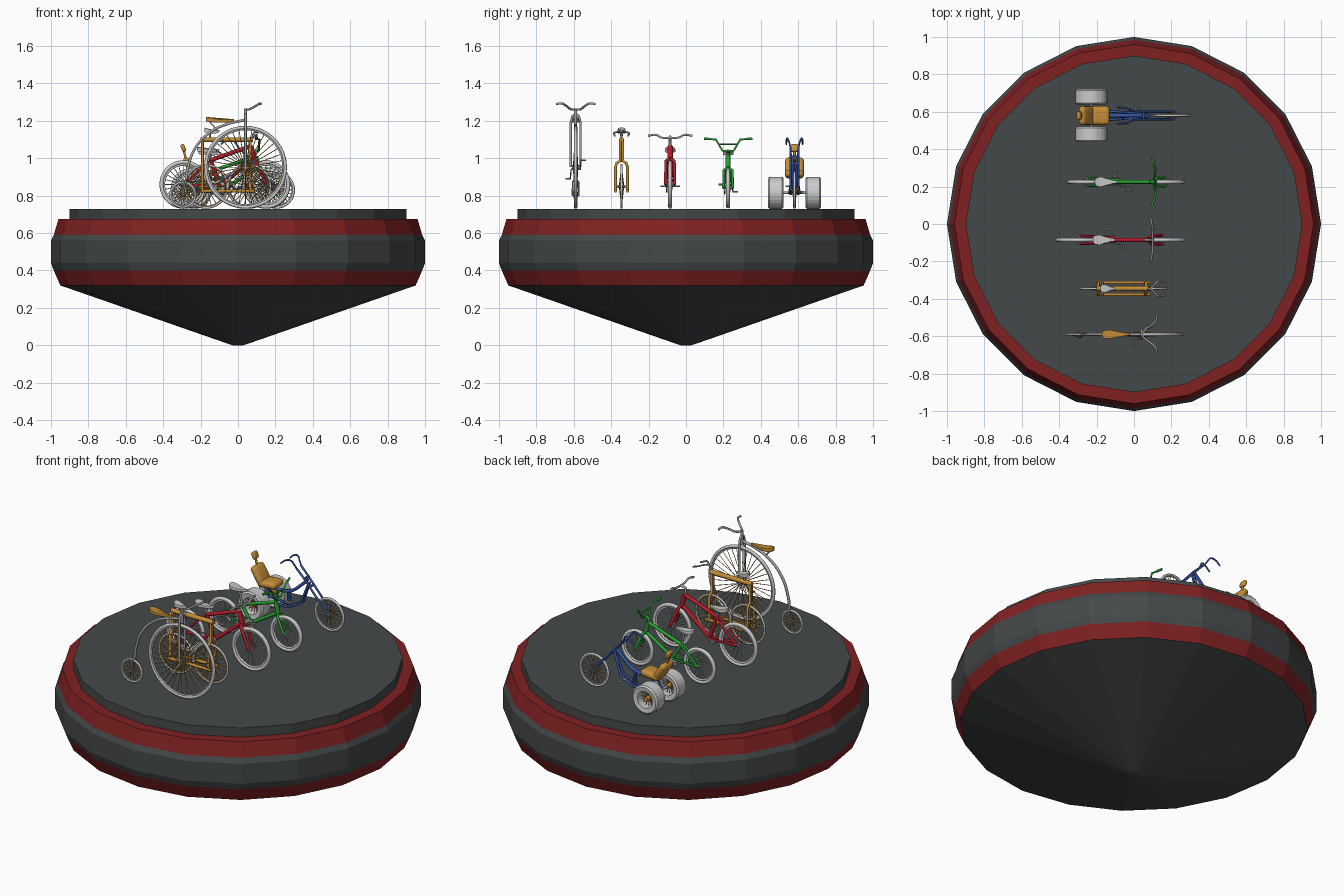
import bpy, bmesh, math
from mathutils import Vector

cube = bpy.data.objects.get("Cube")
if cube:
    bpy.data.objects.remove(cube)


def material(name, r, g, b):
    m = bpy.data.materials.new(name)
    m.use_nodes = True
    m.diffuse_color = (r, g, b, 1)
    m.node_tree.nodes["Principled BSDF"].inputs["Base Color"].default_value = (r, g, b, 1)
    return m


DARK = material("charcoal", .059, .066, .068)
MAROON = material("maroon", .22, .0155, .016)
PALE = material("pale grey", .6, .6, .6)
STEEL = material("steel grey", .38, .38, .39)
TAN = material("tan", .56, .27, .04)
RED = material("red", .5, .012, .025)
GREEN = material("green", .02, .36, .03)
BLUE = material("blue", .04, .1, .4)


def add(name, mesh, *mats):
    ob = bpy.data.objects.new(name, mesh)
    bpy.context.collection.objects.link(ob)
    for m in mats:
        mesh.materials.append(m)
    return ob


def tubes(name, y0, paths, r, mat, smooth=False, closed=False, res=1):
    """Round tubes along one or more paths, made into one mesh."""
    cu = bpy.data.curves.new(name, 'CURVE')
    cu.dimensions = '3D'
    cu.bevel_depth, cu.bevel_resolution = r, res
    cu.use_fill_caps, cu.resolution_u = True, 5
    for path in paths:
        sp = cu.splines.new('BEZIER' if smooth else 'POLY')
        pts = sp.bezier_points if smooth else sp.points
        pts.add(len(path) - 1)
        for p, (x, y, z) in zip(pts, path):
            if smooth:
                p.co = (x, y + y0, z)
                p.handle_left_type = p.handle_right_type = 'AUTO'
            else:
                p.co = (x, y + y0, z, 1)
        sp.use_cyclic_u = closed
    tmp = bpy.data.objects.new("tmp", cu)
    bpy.context.collection.objects.link(tmp)
    bpy.context.view_layer.update()
    mesh = bpy.data.meshes.new_from_object(tmp)
    bpy.data.objects.remove(tmp)
    return add(name, mesh, mat)


def both(path):
    """A path and its copy on the other side of the bike."""
    return [path, [(x, -y, z) for x, y, z in path]]


def lathe(name, profile, steps, mats, rule=None, closed=False, axis='Z', at=(0, 0, 0)):
    """Turn (radius, height) points around an axis."""
    bm = bmesh.new()
    rings = []
    for i in range(steps):
        a = math.tau * i / steps
        c, s = math.cos(a), math.sin(a)
        rings.append([bm.verts.new(Vector((r * c, r * s, h) if axis == 'Z' else (r * c, h, r * s)) + Vector(at))
                      for r, h in profile])
    n = len(profile)
    for i in range(steps):
        p, q = rings[i], rings[(i + 1) % steps]
        for j in range(n if closed else n - 1):
            k = (j + 1) % n
            f = bm.faces.new((p[j], q[j], q[k], p[k]))
            f.material_index = rule(j) if rule else 0
    bmesh.ops.remove_doubles(bm, verts=bm.verts, dist=1e-5)
    bmesh.ops.recalc_face_normals(bm, faces=bm.faces)
    mesh = bpy.data.meshes.new(name)
    bm.to_mesh(mesh)
    bm.free()
    return add(name, mesh, *mats)


def ring(x, z, r, n=36, y=0):
    return [(x + r * math.cos(math.tau * i / n), y, z + r * math.sin(math.tau * i / n)) for i in range(n)]


def wheel(name, y0, x, z, R, t, spoke_mat, rim_mat, spokes=24, hub=.008):
    """Tyre, rim, laced spokes and hub; R is the outer radius."""
    tubes(name + "_tyre", y0, [ring(x, z, R - t)], t, PALE, closed=True, res=2)
    tubes(name + "_rim", y0, [ring(x, z, R - 2.2 * t)], t * .6, rim_mat, closed=True)
    lines = []
    for i, (ox, _, oz) in enumerate(ring(0, 0, R - 2.2 * t, spokes)):
        lines.append([(x, .013 * (-1) ** i, z), (x + ox, 0, z + oz)])
    tubes(name + "_spokes", y0, lines, .002, spoke_mat, res=0)
    tubes(name + "_hub", y0, [[(x, -.02, z), (x, .02, z)]], hub, STEEL, res=2)


def saddle(name, y0, x, z, length, width, mat):
    """Saddle with a broad tail and a narrow nose toward +x."""
    half = [(-.5, .2), (-.42, .42), (-.22, .5), (.05, .32), (.3, .18), (.46, .14), (.5, .06)]
    plan = half + [(u, -v) for u, v in reversed(half)]
    bm = bmesh.new()
    f = bm.faces.new([bm.verts.new((x + u * length, y0 + v * width, z + .03 * u * u)) for u, v in plan])
    top = bmesh.ops.extrude_face_region(bm, geom=[f])["geom"]
    for v in top:
        if isinstance(v, bmesh.types.BMVert):
            v.co.z += .018 - .012 * (v.co.x - x) / length
    bmesh.ops.recalc_face_normals(bm, faces=bm.faces)
    mesh = bpy.data.meshes.new(name)
    bm.to_mesh(mesh)
    bm.free()
    ob = add(name, mesh, mat)
    bev = ob.modifiers.new("soft_edge", 'BEVEL')
    bev.width, bev.segments = .006, 2


def cranks(name, y0, x, z, ax, az, out):
    """Two opposed crank arms with flat pedals; (ax, az) is the left arm."""
    paths = []
    for s in (1, -1):
        dx, dz = s * ax, s * az
        paths.append([(x, 0, z), (x, s * out * .5, z), (x + dx, s * out * .6, z + dz), (x + dx, s * out, z + dz)])
        tubes(name + "_pedal", y0, [[(x + dx + k, s * out * .65, z + dz), (x + dx + k, s * out * 1.15, z + dz)]
                                    for k in (-.011, 0, .011)], .005, STEEL)
    tubes(name + "_cranks", y0, paths, .005, STEEL)


# Round stand: cone underside, banded rim, raised deck
stand = [(0, 0), (.03, 0), (.95, .32), (.985, .4), (1, .44), (1, .56), (.985, .59), (.96, .675),
         (.9, .675), (.9, .73), (0, .73)]
lathe("stand", stand, 20, (DARK, MAROON), lambda j: 1 if j in (2, 6, 7) else 0)

# High wheeler
Y = -.59
wheel("high_front_wheel", Y, .04, .952, .222, .009, TAN, PALE, 36, .012)
wheel("high_rear_wheel", Y, -.295, .805, .073, .006, TAN, PALE, 18, .006)
tubes("high_fork", Y, both([(.04, .026, .952), (.04, .026, 1.19), (.04, .018, 1.225), (.04, 0, 1.238)]), .007, STEEL)
tubes("high_stem", Y, [[(.04, 0, 1.18), (.04, 0, 1.265)]], .009, STEEL)
tubes("high_backbone", Y, [[(.04, 0, 1.205), (-.05, 0, 1.185), (-.14, 0, 1.145), (-.225, 0, 1.06),
                            (-.268, 0, .95), (-.277, 0, .88)]], .008, STEEL, smooth=True)
tubes("high_rear_fork", Y, both([(-.276, 0, .89), (-.28, .015, .875), (-.295, .017, .805)]), .005, STEEL)
tubes("high_handlebar", Y, both([(.04, 0, 1.262), (.06, .025, 1.262), (.095, .05, 1.28), (.118, .075, 1.293),
                                 (.122, .105, 1.29)]), .006, STEEL, smooth=True)
saddle("high_saddle", Y, -.097, 1.19, .15, .05, TAN)
tubes("high_saddle_spring", Y, [[(-.15, 0, 1.195), (-.12, 0, 1.16), (-.04, 0, 1.195)]], .005, STEEL)
cranks("high", Y, .04, .94, .035, .05, .048)

# Wooden box-frame bicycle
Y = -.345
for part, x in (("rear", -.17), ("front", .06)):
    wheel("wood_%s_wheel" % part, Y, x, .85, .12, .006, TAN, TAN)
POSTS = (-.19, .065)
for x in POSTS:
    tubes("wood_post", Y, both([(x, .032, .825), (x, .032, .955), (x, .025, .975), (x, .007, .985), (x, .007, 1.1)]),
          .0085, TAN)
tubes("wood_lower_rails", Y, both([(POSTS[0] - .01, .032, .825), (POSTS[1] + .02, .032, .825)]), .009, TAN)
tubes("wood_top_rail", Y, [[(POSTS[0] - .01, 0, 1.1), (POSTS[1] + .015, 0, 1.1)]], .014, TAN)
tubes("wood_axles", Y, [[(x, -.034, .85), (x, .034, .85)] for x in (-.17, .06)], .006, STEEL)
tubes("wood_handlebar", Y, both([(.075, 0, 1.1), (.085, 0, 1.135), (.11, .02, 1.14), (.13, .04, 1.135),
                                 (.17, .035, 1.12)]), .005, STEEL, smooth=True)
tubes("wood_seat_post", Y, [[(-.15, 0, 1.1), (-.15, 0, 1.14)]], .006, STEEL)
saddle("wood_saddle", Y, -.14, 1.133, .08, .045, PALE)


def diamond(tag, y0, mat, rear, front, axle, R, bb, seat, head, neck, saddle_at, r, arm):
    """Ordinary bicycle with a diamond frame; points are (x, z)."""
    def p(q, y=0):
        return (q[0], y, q[1])
    a, b = (rear, axle), (front, axle)
    wheel(tag + "_rear_wheel", y0, rear, axle, R, .011, PALE, PALE)
    wheel(tag + "_front_wheel", y0, front, axle, R, .011, PALE, PALE)
    tubes(tag + "_frame", y0, [[p(bb), p(seat)], [p(seat), p(head)], [p(bb), p(neck)]], r, mat, res=2)
    tubes(tag + "_head_tube", y0, [[p(head), p(neck)]], r * 1.3, mat, res=2)
    tubes(tag + "_stays", y0, both([p(bb, .012), p(a, .022)]) + both([p(seat, .008), p(a, .022)]), r * .6, mat)
    tubes(tag + "_fork", y0, both([p(neck, 0), p((neck[0] + .01, neck[1] - .015), .022), p(b, .024)]), r * .8, mat)
    tubes(tag + "_seat_post", y0, [[p(seat), p(saddle_at)]], .007, STEEL)
    saddle(tag + "_saddle", y0, saddle_at[0], saddle_at[1] - .01, .12, .056, PALE)
    cranks(tag, y0, bb[0], bb[1], *arm, .045)
    # Chainring, and the chain to the rear hub
    lathe(tag + "_chainring", [(.014, -.002), (.032, -.002), (.032, .002), (.014, .002)], 20, (STEEL,),
          closed=True, axis='Y', at=(bb[0], y0 - .018, bb[1]))
    tubes(tag + "_chain", y0, [[(bb[0], -.018, bb[1] + s * .032), (rear, -.018, axle + s * .014)]
                               for s in (1, -1)], .003, STEEL)


# Red bicycle with a flat bar
Y = -.085
diamond("red", Y, RED, -.29, .15, .86, .13, (-.1, .85), (-.145, .99), (.068, 1.065), (.085, 1.0), (-.16, 1.04),
        .011, (-.045, 0))
tubes("red_stem", Y, [[(.068, 0, 1.06), (.06, 0, 1.105), (.095, 0, 1.115)]], .008, STEEL)
tubes("red_handlebar", Y, both([(.1, 0, 1.108), (.1, .05, 1.112), (.097, .075, 1.125), (.09, .118, 1.12)]),
      .006, STEEL, smooth=True)

# Green bicycle with a high braced bar
Y = .225
diamond("green", Y, GREEN, -.25, .165, .84, .108, (-.07, .84), (-.13, .935), (.095, 1.01), (.11, .95), (-.15, 1.025),
        .01, (-.04, -.02))
tubes("green_stem", Y, [[(.095, 0, 1.0), (.09, 0, 1.035), (.11, 0, 1.04)]], .009, GREEN)
tubes("green_handlebar", Y, both([(.11, 0, 1.04), (.11, .03, 1.04), (.115, .065, 1.1), (.098, .125, 1.105)]),
      .006, GREEN)
tubes("green_bar_brace", Y, [[(.113, -.048, 1.075), (.113, .048, 1.075)]], .005, GREEN)
tubes("green_grips", Y, both([(.106, .095, 1.103), (.097, .128, 1.105)]), .007, GREEN)

# Blue low tricycle with wide rear tyres
Y = .58
wheel("trike_front_wheel", Y, .205, .83, .1, .007, TAN, PALE)
AX, AZ = -.228, .815
tyre = [(.05, -.038), (.076, -.042), (.085, -.034), (.085, .034), (.076, .042), (.05, .038)]
for side in (1, -1):
    yw = Y + side * .1
    lathe("trike_rear_tyre", tyre, 28, (PALE,), closed=True, axis='Y', at=(AX, yw, AZ))
    tubes("trike_rear_spokes", yw, [[(AX, 0, AZ), (x, 0, z)] for x, _, z in ring(AX, AZ, .052, 16)], .002, TAN)
    tubes("trike_rear_hub", yw, [[(AX, -.03, AZ), (AX, .03, AZ)]], .014, TAN, res=2)
tubes("trike_axle", Y, [[(AX, -.1, AZ), (AX, .1, AZ)]], .008, STEEL)
tubes("trike_fork", Y, both([(.215, .02, .825), (.05, .02, 1.01), (.0, .022, 1.06)]), .006, BLUE)
tubes("trike_fork_clamps", Y, [[(x, -.023, z), (x, .023, z)] for x, z in ((.05, 1.01), (.085, .97))], .007, BLUE)
tubes("trike_handlebar", Y, both([(.0, .022, 1.06), (-.015, .028, 1.085), (-.03, .036, 1.105), (-.06, .042, 1.1),
                                  (-.09, .044, 1.075)]), .005, BLUE, smooth=True)
tubes("trike_backbone", Y, [[(.06, 0, 1.0), (.02, 0, .96), (-.06, 0, .9), (-.2, 0, .89)]], .01, BLUE, smooth=True)
tubes("trike_down_tubes", Y, both([(.07, .004, .985), (.02, .014, .85), (-.06, .018, .81), (AX, .028, AZ)]), .007, BLUE)
tubes("trike_uprights", Y, both([(-.06, .016, .81), (-.07, .004, .9)]) + both([(AX, .028, AZ), (-.19, .015, .9)]),
      .006, BLUE)
cranks("trike", Y, -.01, .835, .03, -.015, .042)


def cushion(name, a, b, width, thick):
    """Rounded pad running from a to b in the x-z plane."""
    a, b = Vector(a), Vector(b)
    d = b - a
    bm = bmesh.new()
    bmesh.ops.create_cube(bm, size=1)
    bmesh.ops.scale(bm, vec=(d.length, width, thick), verts=bm.verts)
    bmesh.ops.bevel(bm, geom=bm.edges[:], offset=thick * .45, segments=3, affect='EDGES', profile=.5)
    for f in bm.faces:
        f.smooth = True
    mesh = bpy.data.meshes.new(name)
    bm.to_mesh(mesh)
    bm.free()
    ob = add(name, mesh, TAN)
    mid = (a + b) / 2
    ob.location = (mid.x, Y, mid.y)
    ob.rotation_euler = (0, -math.atan2(d.y, d.x), 0)


cushion("trike_seat_base", (-.25, .91), (-.13, .92), .1, .04)
cushion("trike_seat_back", (-.225, .905), (-.285, 1.0), .1, .04)
cushion("trike_headrest", (-.285, 1.035), (-.3, 1.075), .045, .022)
tubes("trike_headrest_post", Y, [[(-.275, 0, .98), (-.292, 0, 1.05)]], .007, TAN)
